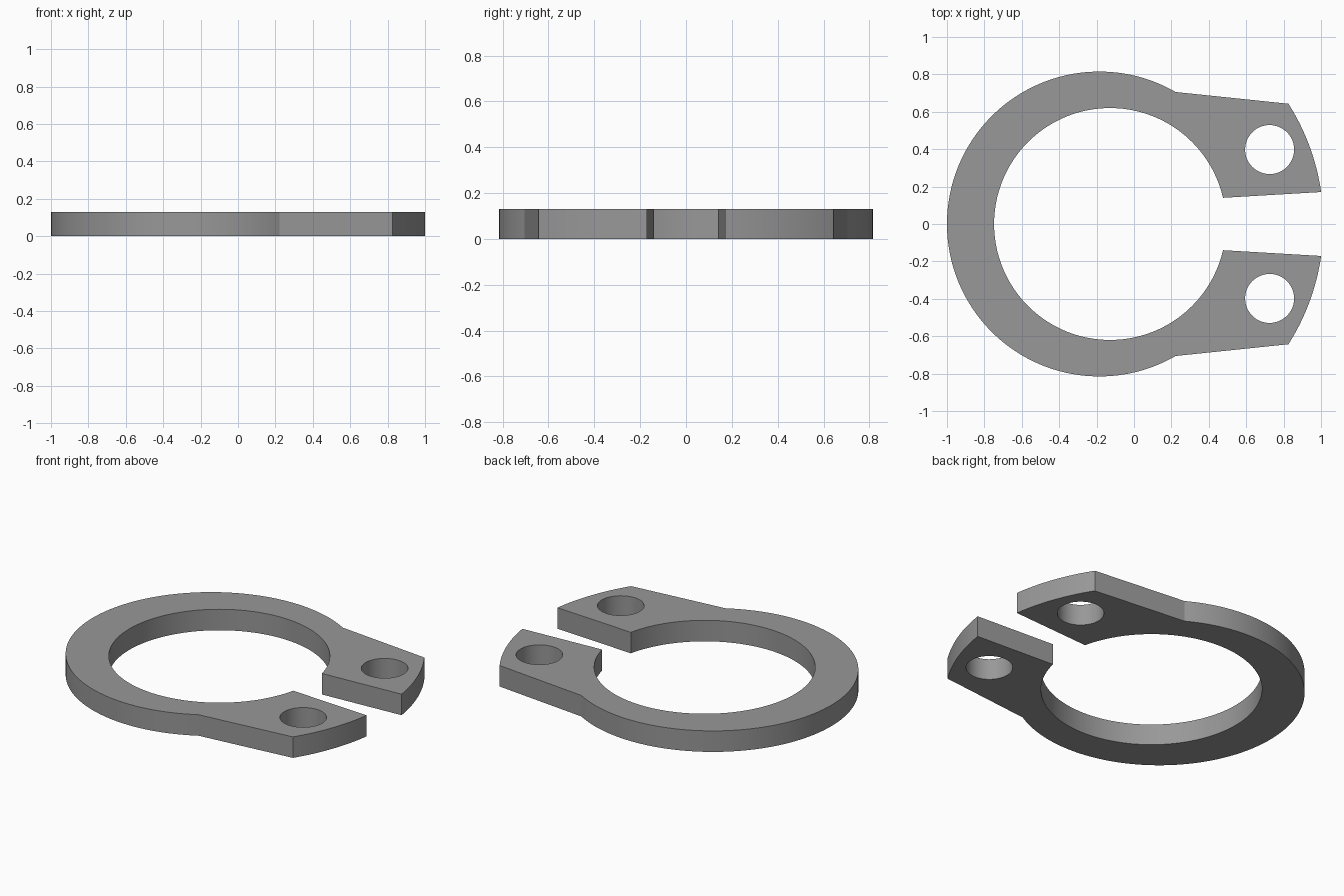
import bpy
import bmesh
from math import atan2, cos, sin, pi, radians
from mathutils import Vector

THICKNESS = 0.13
OUTER_X, OUTER_R = -0.185, 0.815
INNER_X, INNER_R = -0.128, 0.62
LUG_R = 1.198                    # lug tips share the outer centre
HOLE_X, HOLE_Y, HOLE_R = 0.725, 0.398, 0.131


def arc(cx, cy, r, start, end, steps):
    angles = [start + (end - start) * i / steps for i in range(steps + 1)]
    return [(cx + r * cos(a), cy + r * sin(a)) for a in angles]


def mirror_y(points):
    return [(x, -y) for x, y in reversed(points)]


def add_loop(bm, points):
    verts = [bm.verts.new((x, y, 0)) for x, y in points]
    return [bm.edges.new((v, verts[i - 1])) for i, v in enumerate(verts)]


cube = bpy.data.objects.get("Cube")
if cube:
    bpy.data.objects.remove(cube, do_unlink=True)

# Upper half of the outline: bore, lug tip and outer rim
bore = arc(INNER_X, 0, INNER_R, pi, atan2(0.14, 0.604), 64)
tip = arc(OUTER_X, 0, LUG_R, atan2(0.171, 1.186), atan2(0.643, 1.011), 16)
rim = arc(OUTER_X, 0, OUTER_R, atan2(0.706, 0.408), pi, 64)

# Whole outline: the lower half mirrors the upper one
outline = bore + tip + rim + mirror_y(bore[1:] + tip + rim[:-1])

bm = bmesh.new()
# Reorder the mirrored half so the rim runs on into the lower lug and bore
outline = tip + rim + mirror_y(tip + rim[:-1]) + mirror_y(bore[1:]) + bore
edges = add_loop(bm, outline)

# Plier holes
for side in (1, -1):
    edges += add_loop(bm, arc(HOLE_X, side * HOLE_Y, HOLE_R, 0, 2 * pi, 48)[:-1])

# Fill the flat plate and give it thickness
bmesh.ops.triangle_fill(bm, use_beauty=True, edges=edges, normal=(0, 0, 1))
result = bmesh.ops.extrude_face_region(bm, geom=bm.faces[:], use_keep_orig=True)
top = [g for g in result["geom"] if isinstance(g, bmesh.types.BMVert)]
bmesh.ops.translate(bm, verts=top, vec=Vector((0, 0, THICKNESS)))
bmesh.ops.recalc_face_normals(bm, faces=bm.faces[:])

mesh = bpy.data.meshes.new("retaining_ring")
bm.to_mesh(mesh)
bm.free()
ring = bpy.data.objects.new("retaining_ring", mesh)
bpy.context.collection.objects.link(ring)

# Dark grey steel
steel = bpy.data.materials.new("dark_steel")
steel.use_nodes = True
colour = (0.315, 0.315, 0.315, 1)
steel.diffuse_color = colour
steel.node_tree.nodes["Principled BSDF"].inputs["Base Color"].default_value = colour
mesh.materials.append(steel)

# Smooth curved walls with crisp corners
bpy.ops.object.select_all(action='DESELECT')
ring.select_set(True)
bpy.context.view_layer.objects.active = ring
bpy.ops.object.shade_smooth_by_angle(angle=radians(15))
